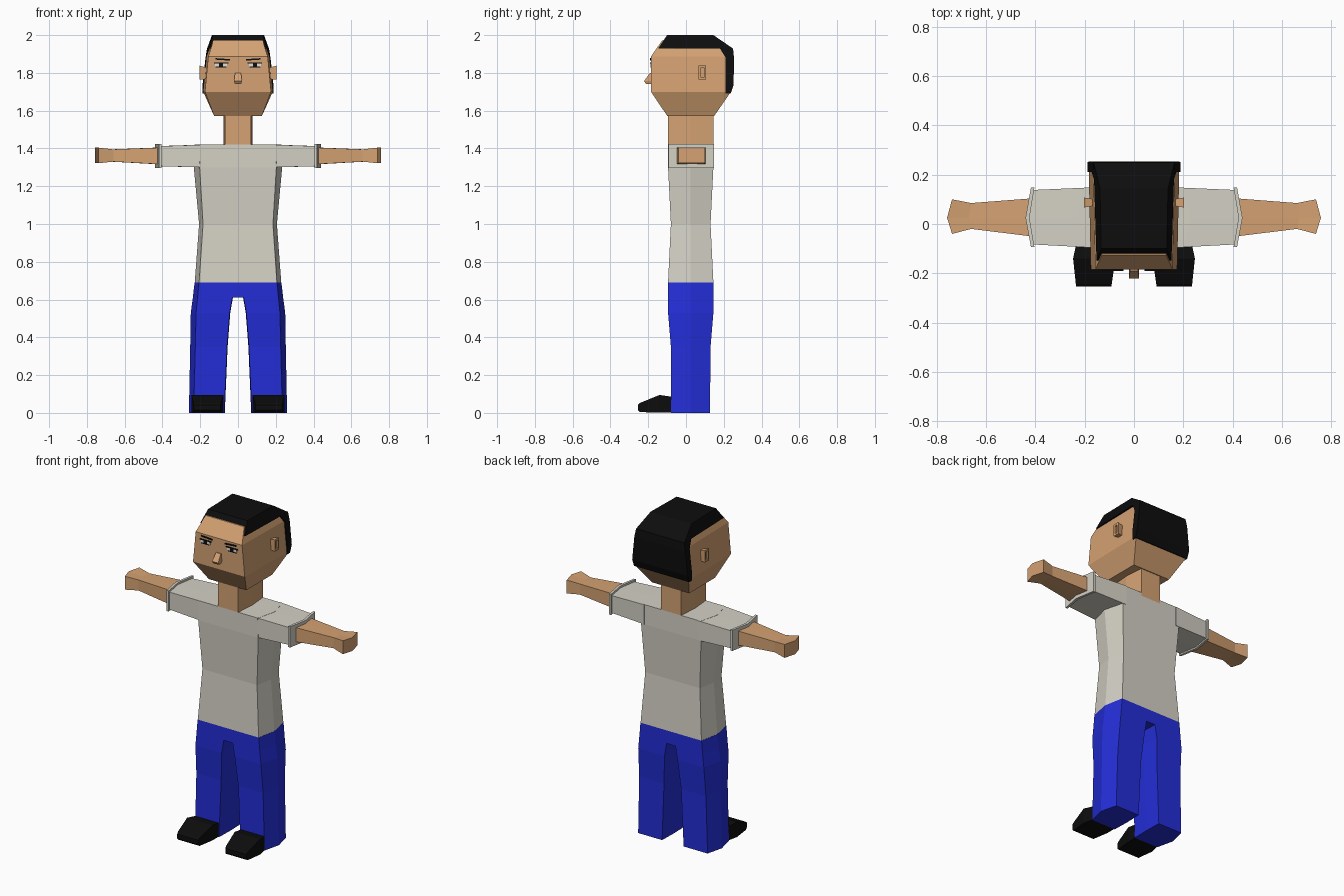
import bpy, bmesh

MID = 0.025  # depth of the centre ridge shared by body parts


def material(name, rgb):
    m = bpy.data.materials.new(name)
    m.diffuse_color = (*rgb, 1)
    return m


SKIN = material("skin", (0.66, 0.36, 0.17))
SHIRT = material("shirt_grey", (0.66, 0.64, 0.56))
BLUE = material("trouser_blue", (0.017, 0.027, 0.68))
BLACK = material("black", (0.004, 0.004, 0.004))
WHITE = material("eye_white", (0.75, 0.75, 0.75))


def loft(name, rings, mat, mirror=False):
    """Skin a list of equal-length point rings and cap both ends."""
    bm = bmesh.new()
    vs = [[bm.verts.new(p) for p in r] for r in rings]
    n = len(vs[0])
    for a, b in zip(vs, vs[1:]):
        for i in range(n):
            j = (i + 1) % n
            bm.faces.new((a[i], a[j], b[j], b[i]))
    bm.faces.new(vs[0])
    bm.faces.new(vs[-1])
    bmesh.ops.recalc_face_normals(bm, faces=bm.faces)
    me = bpy.data.meshes.new(name)
    bm.to_mesh(me)
    bm.free()
    me.materials.append(mat)
    ob = bpy.data.objects.new(name, me)
    bpy.context.collection.objects.link(ob)
    if mirror:
        ob.modifiers.new("mirror", 'MIRROR').use_mirror_merge = False
    return ob


def hexa(z, hx, ridge, y0, y1):
    """Level six-sided ring: flat front and back, ridged sides."""
    return [(-hx, y0, z), (hx, y0, z), (ridge, MID, z),
            (hx, y1, z), (-hx, y1, z), (-ridge, MID, z)]


def rect(z, hx, y0, y1, hx_back=None):
    hb = hx_back or hx
    return [(-hx, y0, z), (hx, y0, z), (hb, y1, z), (-hb, y1, z)]


def limb(x, xm, y0, y1, z0, z1):
    """Sideways ring whose centre line reaches out to xm."""
    return [(x, y0, z0), (xm, MID, z0), (x, y1, z0),
            (x, y1, z1), (xm, MID, z1), (x, y0, z1)]


def side_rect(x, y0, y1, z0, z1):
    return [(x, y0, z0), (x, y1, z0), (x, y1, z1), (x, y0, z1)]


def plate(name, x0, x1, z0, z1, y, mat, tilt=0.0):
    """Thin painted detail on the face, mirrored to both sides."""
    def ring(yy):
        return [(x0, yy, z0), (x1, yy, z0 + tilt), (x1, yy, z1 + tilt), (x0, yy, z1)]
    return loft(name, [ring(y), ring(-0.184)], mat, True)


# Shirt body, sleeves and cuffs
loft("shirt_body", [hexa(0.69, 0.206, 0.229, -0.095, 0.145),
                    hexa(1.0, 0.185, 0.206, -0.08, 0.13),
                    hexa(1.30, 0.203, 0.234, -0.095, 0.145),
                    hexa(1.42, 0.20, 0.23, -0.095, 0.145)], SHIRT)
loft("sleeve", [limb(0.18, 0.20, -0.095, 0.148, 1.30, 1.42),
                limb(0.41, 0.43, -0.083, 0.138, 1.306, 1.412)], SHIRT, True)
loft("cuff", [limb(0.404, 0.424, -0.093, 0.148, 1.297, 1.424),
              limb(0.418, 0.440, -0.093, 0.148, 1.297, 1.424)], SHIRT, True)

# Arm with a blocky hand
loft("arm", [limb(0.40, 0.42, -0.052, 0.105, 1.316, 1.405),
             limb(0.66, 0.67, -0.02, 0.085, 1.33, 1.395),
             limb(0.738, 0.758, -0.04, 0.10, 1.322, 1.404)], SKIN, True)

# Trousers: hips plus two legs
loft("trouser_hips", [hexa(0.61, 0.214, 0.239, -0.095, 0.145),
                      hexa(0.69, 0.207, 0.230, -0.095, 0.145)], BLUE)


def leg_ring(z, inner, front, ridge, y0, y1):
    return [(inner, y0, z), (front, y0, z), (ridge, MID, z),
            (front, y1, z), (inner, y1, z), (inner - 0.003, MID, z)]


loft("trouser_leg", [leg_ring(0.61, 0.03, 0.214, 0.239, -0.095, 0.145),
                     leg_ring(0.53, 0.044, 0.222, 0.25, -0.095, 0.145),
                     leg_ring(0.35, 0.058, 0.226, 0.253, -0.08, 0.13),
                     leg_ring(0.0, 0.073, 0.235, 0.26, -0.08, 0.127)], BLUE, True)


# Shoe, running from the trouser hem to the toe
def shoe_ring(y, x0, x1, z0, z1):
    return [(x0, y, z0), (x1, y, z0), (x1, y, z1), (x0, y, z1)]


loft("shoe", [shoe_ring(-0.07, 0.076, 0.232, 0.002, 0.085),
              shoe_ring(-0.14, 0.076, 0.247, 0.002, 0.095),
              shoe_ring(-0.243, 0.09, 0.236, 0.004, 0.053),
              shoe_ring(-0.254, 0.092, 0.234, 0.015, 0.043)], BLACK, True)

# Neck and head
loft("neck", [hexa(1.40, 0.068, 0.078, -0.095, 0.145),
              hexa(1.60, 0.068, 0.078, -0.095, 0.145)], SKIN)
loft("head", [rect(1.573, 0.127, -0.10, 0.15),
              rect(1.70, 0.175, -0.185, 0.238, 0.184),
              rect(1.888, 0.157, -0.185, 0.238, 0.166),
              rect(1.972, 0.130, -0.126, 0.17, 0.135)], SKIN)

# Hair: cap on the crown and a slab down the back
loft("hair_cap", [rect(1.928, 0.152, -0.148, 0.25, 0.164),
                  rect(2.0, 0.133, -0.10, 0.145, 0.138)], BLACK)
loft("hair_back", [rect(1.69, 0.187, 0.21, 0.236, 0.187),
                   rect(1.735, 0.188, 0.21, 0.252, 0.188),
                   rect(1.88, 0.172, 0.21, 0.254, 0.172),
                   rect(1.93, 0.162, 0.18, 0.249, 0.164)], BLACK)

# Ear with a recessed centre
loft("ear", [side_rect(0.155, 0.075, 0.10, 1.765, 1.825),
             side_rect(0.203, 0.067, 0.107, 1.765, 1.838),
             side_rect(0.203, 0.077, 0.097, 1.777, 1.826),
             side_rect(0.192, 0.077, 0.097, 1.777, 1.826)], SKIN, True)

# Nose
loft("nose", [rect(1.80, 0.016, -0.19, -0.18),
              rect(1.757, 0.021, -0.222, -0.18),
              rect(1.742, 0.017, -0.212, -0.18)], SKIN)

# Eyes, lashes and brows
plate("eye", 0.058, 0.122, 1.832, 1.852, -0.187, WHITE)
plate("pupil", 0.079, 0.101, 1.834, 1.852, -0.189, BLACK)
plate("upper_lash", 0.05, 0.128, 1.850, 1.856, -0.190, BLACK)
plate("lower_lash", 0.062, 0.118, 1.829, 1.833, -0.189, BLACK)
plate("brow", 0.042, 0.118, 1.865, 1.873, -0.190, BLACK, 0.005)
